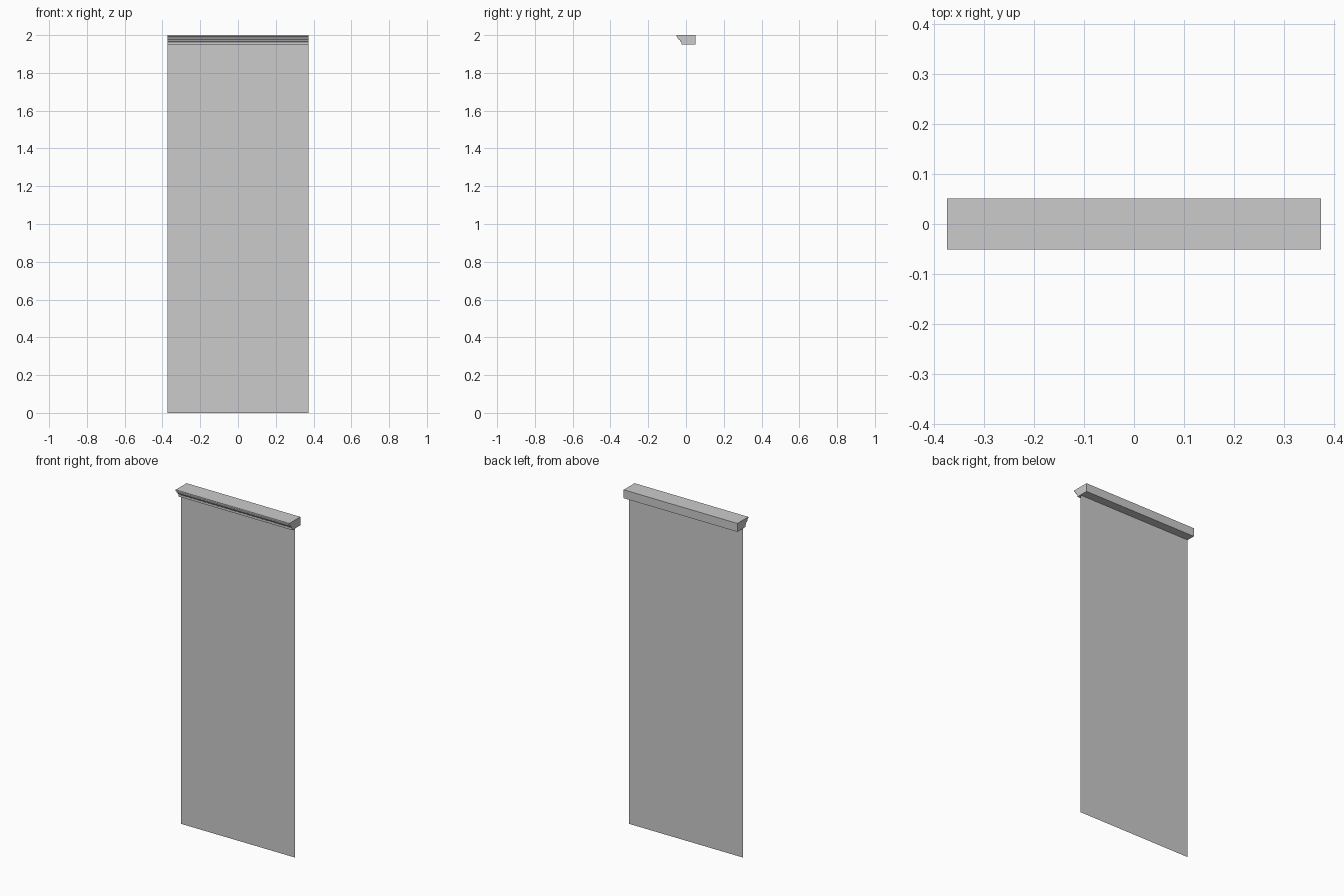
import bpy, bmesh

if "Cube" in bpy.data.objects:
    bpy.data.objects.remove(bpy.data.objects["Cube"])

HALF_W = 0.373


def add_mesh(name, bm):
    bmesh.ops.recalc_face_normals(bm, faces=bm.faces)
    mesh = bpy.data.meshes.new(name)
    bm.to_mesh(mesh)
    bm.free()
    obj = bpy.data.objects.new(name, mesh)
    bpy.context.collection.objects.link(obj)
    return obj


# Moulded head box: side profile (y, z) swept along x
profile = [
    (0.051, 1.95), (0.051, 2.0), (-0.051, 2.0), (-0.051, 1.993),
    (-0.046, 1.991), (-0.043, 1.981), (-0.038, 1.975),
    (-0.031, 1.973), (-0.031, 1.967), (-0.025, 1.963), (-0.025, 1.95),
]
bm = bmesh.new()
face = bm.faces.new([bm.verts.new((-HALF_W, y, z)) for y, z in profile])
swept = bmesh.ops.extrude_face_region(bm, geom=[face], use_keep_orig=True)
moved = [g for g in swept["geom"] if isinstance(g, bmesh.types.BMVert)]
bmesh.ops.translate(bm, verts=moved, vec=(2 * HALF_W, 0, 0))
add_mesh("head_box", bm)

# Thin hanging sheet, a single flat surface
bm = bmesh.new()
bm.faces.new([bm.verts.new(p) for p in (
    (-HALF_W, 0, 0), (HALF_W, 0, 0), (HALF_W, 0, 1.95), (-HALF_W, 0, 1.95))])
add_mesh("hanging_sheet", bm)
